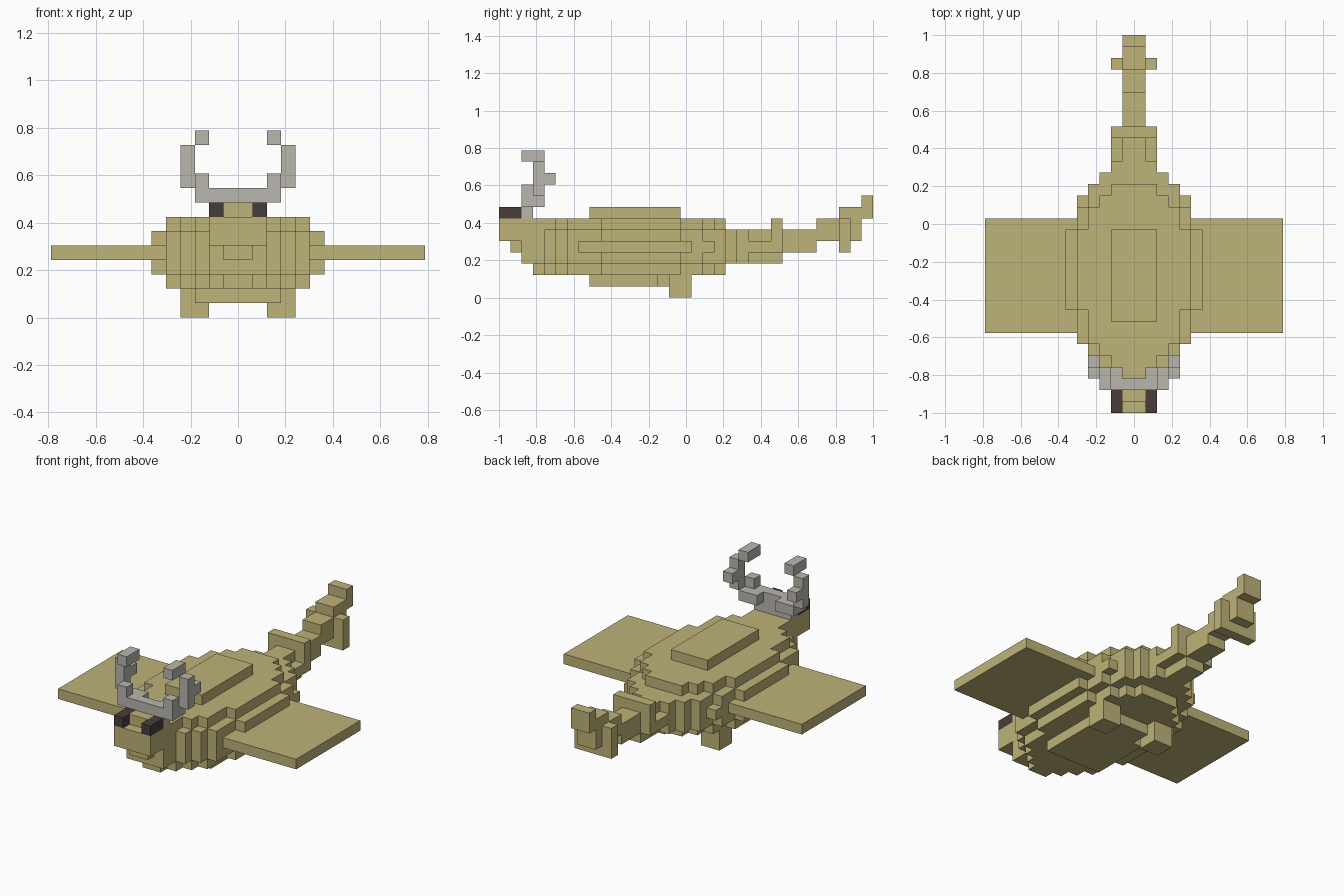
import bpy
import bmesh

cube = bpy.data.objects.get("Cube")
if cube:
    bpy.data.objects.remove(cube)

U = 2 / 33          # one block
MID = 16.5          # blocks from nose to centre


def material(name, rgb):
    m = bpy.data.materials.new(name)
    m.use_nodes = True
    col = (*rgb, 1)
    m.diffuse_color = col
    m.node_tree.nodes["Principled BSDF"].inputs["Base Color"].default_value = col
    return m


TAN = material("tan_hide", (.515, .451, .19))
GREY = material("grey_horn", (.49, .47, .42))
DARK = material("dark_eye", (.065, .048, .042))


def finish(name, bm, mat):
    bmesh.ops.recalc_face_normals(bm, faces=bm.faces)
    mesh = bpy.data.meshes.new(name)
    bm.to_mesh(mesh)
    bm.free()
    mesh.materials.append(mat)
    obj = bpy.data.objects.new(name, mesh)
    bpy.context.collection.objects.link(obj)
    return obj


def box(name, x, y, z, mat=TAN):
    """Box from block ranges."""
    bm = bmesh.new()
    bmesh.ops.create_cube(bm, size=1)
    for v in bm.verts:
        a, b, c = (v.co[i] > 0 for i in range(3))
        v.co = (x[a] * U, (y[b] - MID) * U, z[c] * U)
    return finish(name, bm, mat)


def mid(name, half, y, z, mat=TAN):
    return box(name, (-half, half), y, z, mat)


def pair(name, x, y, z, mat=TAN):
    box("left_" + name, x, y, z, mat)
    box("right_" + name, (-x[1], -x[0]), y, z, mat)


def stepped_slab(name, spans, z):
    """Stepped outline from nested (half width, start, end) spans, narrow to wide."""
    side = []
    for i, (w, start, _) in enumerate(spans):
        if i:
            side.append((spans[i - 1][0], start))
        side.append((w, start))
    for i in range(len(spans) - 1, -1, -1):
        side.append((spans[i][0], spans[i][2]))
        if i:
            side.append((spans[i - 1][0], spans[i][2]))
    outline = side + [(-x, y) for x, y in reversed(side)]
    bm = bmesh.new()
    face = bm.faces.new([bm.verts.new((x * U, (y - MID) * U, z[0] * U)) for x, y in outline])
    new = bmesh.ops.extrude_face_region(bm, geom=[face])["geom"]
    top = [g for g in new if isinstance(g, bmesh.types.BMVert)]
    bmesh.ops.translate(bm, verts=top, vec=(0, 0, (z[1] - z[0]) * U))
    return finish(name, bm, TAN)


# Body layers
rim = [(1, 3, 20), (2, 4, 20), (3, 5, 19), (4, 6, 18), (5, 9, 16)]
core = [(2, 2, 22), (3, 4, 21), (4, 5, 20), (5, 6, 18), (6, 9, 16)]
stepped_slab("lower_body", rim, (2, 3))
stepped_slab("middle_body", core, (3, 6))
stepped_slab("upper_body", rim, (6, 7))
mid("back_plate", 2, (8, 16), (7, 8))
stepped_slab("belly_plate", [(2, 8, 16), (3, 8, 14)], (1, 2))
pair("flank_block", (4, 5), (18, 19), (4, 5))

# Wings and legs
pair("wing", (5, 13), (7, 17), (4, 5))
pair("leg", (2, 4), (15, 17), (0, 2))

# Head
mid("head", 2, (0, 2), (5, 7))
mid("neck", 2, (2, 4), (6, 7))
mid("chin", 1, (1, 2), (4, 5))
mid("brow", 1, (1, 2), (7, 8))
pair("eye", (1, 2), (0, 2), (7, 8), DARK)

# Horns
mid("horn_root", 2, (2, 3), (7, 8), GREY)
mid("horn_bar", 3, (2, 3), (8, 9), GREY)
pair("horn_back", (1, 3), (3, 4), (8, 9), GREY)
pair("horn_step", (2, 3), (2, 3), (9, 10), GREY)
pair("horn_column", (3, 4), (3, 4), (9, 12), GREY)
pair("horn_prong", (3, 4), (4, 5), (10, 11), GREY)
pair("horn_tip", (2, 3), (2, 4), (12, 13), GREY)

# Tail
mid("tail_base", 1, (22, 25), (3, 6))
pair("tail_rail", (1, 2), (22, 24), (4, 5))
pair("tail_ridge_side", (1, 2), (24, 25), (4, 7))
mid("tail_ridge", 1, (24, 25), (6, 7))
mid("tail_middle", 1, (25, 28), (4, 6))
mid("tail_rise", 1, (28, 32), (5, 7))
pair("tail_fin", (1, 2), (30, 31), (4, 7))
mid("tail_fin_keel", 1, (30, 31), (4, 5))
mid("tail_end", 1, (30, 33), (7, 8))
mid("tail_tip", 1, (32, 33), (8, 9))
